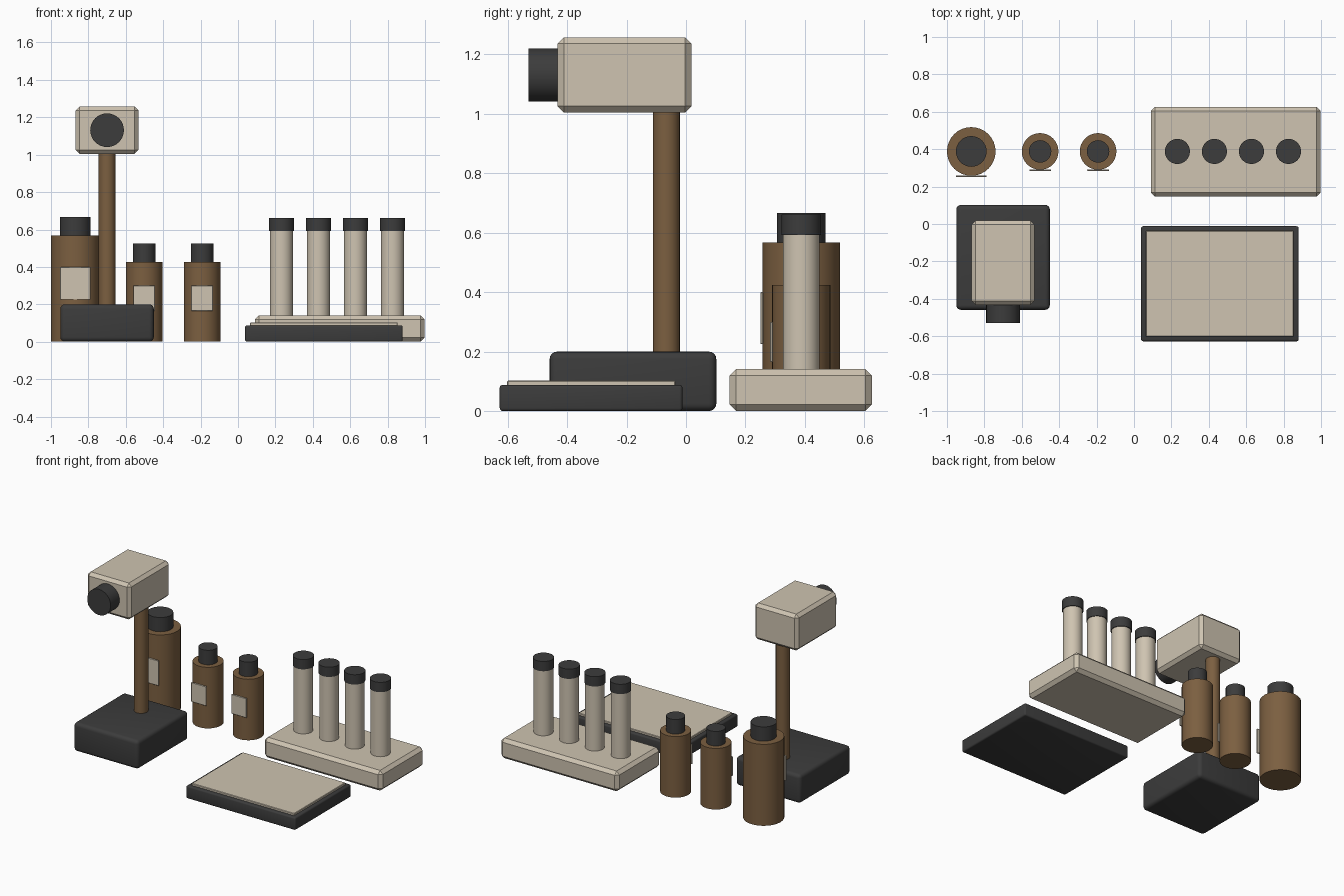
import bpy
import math

cube = bpy.data.objects.get("Cube")
if cube:
    bpy.data.objects.remove(cube, do_unlink=True)


def make_material(name, rgb):
    mat = bpy.data.materials.new(name)
    mat.use_nodes = True
    colour = (*rgb, 1)
    mat.diffuse_color = colour
    for node in mat.node_tree.nodes:
        if node.type == 'BSDF_PRINCIPLED':
            node.inputs["Base Color"].default_value = colour
    return mat


beige = make_material("warm beige", (0.62, 0.55, 0.44))
brown = make_material("amber brown", (0.2, 0.115, 0.052))
dark = make_material("charcoal", (0.045, 0.045, 0.045))


def finish(name, mat, smooth=True):
    ob = bpy.context.object
    ob.name = name
    ob.data.materials.append(mat)
    if smooth:
        bpy.ops.object.shade_smooth_by_angle(angle=math.radians(30))
    return ob


def box(name, mat, x, y, z, bevel=0, segments=1):
    """Box from (min, max) ranges, with an optional bevelled edge."""
    spans = (x, y, z)
    bpy.ops.mesh.primitive_cube_add(size=1, location=[sum(s) / 2 for s in spans])
    ob = bpy.context.object
    ob.scale = [s[1] - s[0] for s in spans]
    bpy.ops.object.transform_apply(location=False, rotation=False, scale=True)
    if bevel:
        mod = ob.modifiers.new("edge", 'BEVEL')
        mod.width = bevel
        mod.segments = segments
        bpy.ops.object.modifier_apply(modifier=mod.name)
    return finish(name, mat, segments > 1)


def rod(name, mat, x, y, radius, z0, z1):
    """Upright cylinder between two heights."""
    bpy.ops.mesh.primitive_cylinder_add(
        vertices=32, radius=radius, depth=z1 - z0, location=(x, y, (z0 + z1) / 2))
    return finish(name, mat)


row_y = 0.388

# Scope: foot, column, head and lens
scope_x = -0.7
box("scope_foot", dark, (-0.95, -0.45), (-0.459, 0.102), (0, 0.2), 0.025, 4)
rod("scope_column", brown, scope_x, -0.066, 0.045, 0.19, 1.02)
box("scope_head", beige, (-0.868, -0.532), (-0.432, 0.018), (1.005, 1.258), 0.021)
lens = rod("scope_lens", dark, scope_x, -0.48, 0.09, 1.081, 1.181)
lens.rotation_euler.x = math.pi / 2
lens.location.z = 1.131

# Bottles with caps and front labels
bottles = {
    "large": (-0.87, 0.13, 0.567, 0.082, 0.666, 0.082, (0.225, 0.4)),
    "middle": (-0.502, 0.098, 0.425, 0.06, 0.526, 0.058, (0.165, 0.3)),
    "small": (-0.192, 0.098, 0.425, 0.06, 0.526, 0.058, (0.165, 0.3)),
}
for kind, (x, r, top, cap_r, cap_top, half, label_z) in bottles.items():
    rod(kind + "_bottle", brown, x, row_y, r, 0, top)
    rod(kind + "_bottle_cap", dark, x, row_y, cap_r, top, cap_top)
    front = row_y - r
    box(kind + "_bottle_label", beige, (x - half, x + half),
        (front - 0.007, front + 0.002), label_z, 0.002)

# Rack with four capped tubes
box("rack_block", beige, (0.09, 0.998), (0.147, 0.626), (0, 0.141), 0.022)
for i in range(4):
    x = 0.232 + i * 0.198
    rod(f"tube_{i + 1}", beige, x, row_y, 0.062, 0.13, 0.6)
    rod(f"tube_cap_{i + 1}", dark, x, row_y, 0.067, 0.593, 0.661)

# Tray with a raised top sheet
box("tray_base", dark, (0.038, 0.88), (-0.627, -0.012), (0, 0.088), 0.01, 3)
box("tray_sheet", beige, (0.064, 0.854), (-0.602, -0.036), (0.08, 0.102), 0.003)
